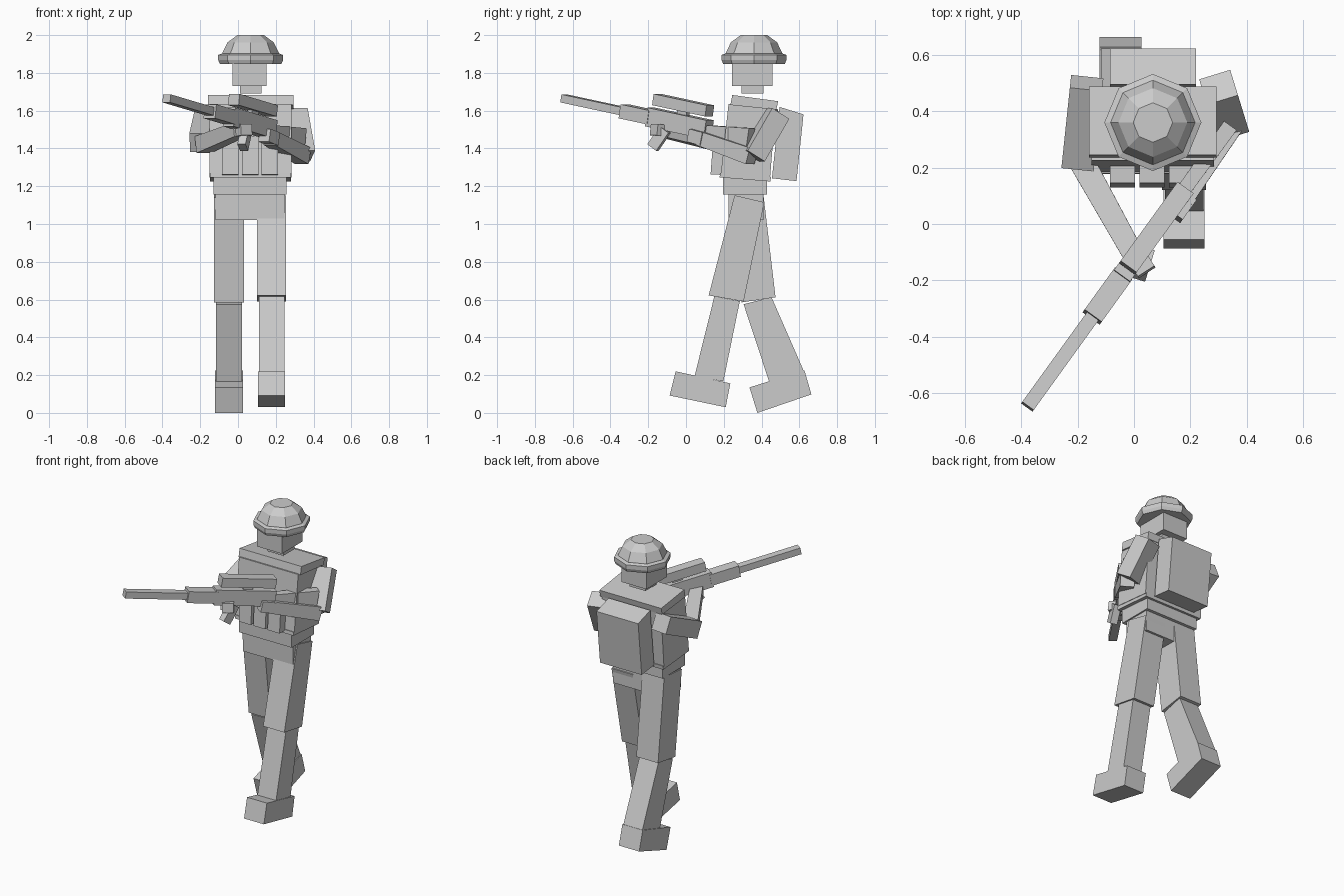
import bpy, bmesh, math
from mathutils import Vector

grey = bpy.data.materials.new("plain_grey")
grey.diffuse_color = (0.6, 0.6, 0.6, 1)


def make(name, verts, faces):
    me = bpy.data.meshes.new(name)
    me.from_pydata([tuple(v) for v in verts], [], faces)
    bm = bmesh.new()
    bm.from_mesh(me)
    bmesh.ops.recalc_face_normals(bm, faces=bm.faces)
    bm.to_mesh(me)
    bm.free()
    me.materials.append(grey)
    ob = bpy.data.objects.new(name, me)
    bpy.context.collection.objects.link(ob)
    return ob


def loft(name, rings):
    """Skin a stack of equal-sided rings and cap both ends."""
    n = len(rings[0])
    verts = [p for r in rings for p in r]
    faces = [list(range(n)), list(range(len(verts) - n, len(verts)))]
    for k in range(len(rings) - 1):
        for i in range(n):
            j = (i + 1) % n
            faces.append([k * n + i, k * n + j, (k + 1) * n + j, (k + 1) * n + i])
    return make(name, verts, faces)


def slab(name, x0, x1, side):
    """Side profile of (y, z) points extruded across x."""
    return loft(name, [[(x, y, z) for y, z in side] for x in (x0, x1)])


def box(name, x0, x1, y0, y1, z0, z1):
    return slab(name, x0, x1, [(y0, z0), (y1, z0), (y1, z1), (y0, z1)])


def beam(name, a, b, w, h, w2=None, h2=None):
    """Rectangular bar from a to b, optionally tapered."""
    a, b = Vector(a), Vector(b)
    d = (b - a).normalized()
    s = d.cross(Vector((0, 0, 1))).normalized()
    u = s.cross(d)
    rings = []
    for p, ww, hh in ((a, w, h), (b, w2 or w, h2 or h)):
        rings.append([p + s * ww / 2 * i + u * hh / 2 * j
                      for i, j in ((-1, -1), (1, -1), (1, 1), (-1, 1))])
    return loft(name, rings)


# Helmet: octagonal dome with a flared brim
CX, CY = 0.067, 0.36


def dome(name, profile):
    loft(name, [[(CX + r * math.cos(i * math.pi / 4), CY + r * math.sin(i * math.pi / 4), z)
                 for i in range(8)] for r, z in profile])


dome("helmet_brim", [(0.163, 1.848), (0.172, 1.868), (0.172, 1.895), (0.15, 1.903)])
dome("helmet_shell", [(0.145, 1.86), (0.15, 1.905), (0.122, 1.962), (0.07, 2.0)])

# Head and neck
box("head", -0.03, 0.152, 0.243, 0.457, 1.73, 1.87)
box("neck", 0.01, 0.125, 0.295, 0.41, 1.69, 1.735)

# Torso
slab("shoulder_yoke", -0.16, 0.293, [(0.235, 1.63), (0.478, 1.605), (0.488, 1.65), (0.245, 1.683)])
slab("chest", -0.15, 0.283, [(0.225, 1.635), (0.475, 1.61), (0.445, 1.245), (0.185, 1.27)])
slab("belt", -0.147, 0.28, [(0.18, 1.27), (0.45, 1.25), (0.447, 1.225), (0.178, 1.247)])
box("hips", -0.13, 0.257, 0.195, 0.43, 1.155, 1.25)
box("pelvis", -0.12, 0.247, 0.225, 0.41, 1.02, 1.16)
for i, x in enumerate((-0.085, 0.02, 0.125)):
    slab(f"pouch_{i}", x, x + 0.088, [(0.145, 1.465), (0.215, 1.465), (0.2, 1.26), (0.13, 1.262)])

# Backpack
slab("backpack", -0.085, 0.22, [(0.495, 1.62), (0.622, 1.58), (0.585, 1.227), (0.455, 1.242)])

# Legs: striding, one forward and one behind
slab("front_thigh", 0.1, 0.255, [(0.257, 1.152), (0.415, 1.115), (0.305, 0.59), (0.12, 0.622)])
slab("front_shin", 0.11, 0.246, [(0.15, 0.617), (0.285, 0.592), (0.198, 0.167), (0.045, 0.193)])
slab("front_foot", 0.105, 0.25, [(-0.055, 0.22), (0.235, 0.156), (0.21, 0.03), (-0.087, 0.092)])
slab("rear_thigh", -0.127, 0.032, [(0.225, 1.14), (0.41, 1.155), (0.474, 0.612), (0.294, 0.585)])
slab("rear_shin", -0.117, 0.022, [(0.305, 0.575), (0.453, 0.612), (0.627, 0.214), (0.442, 0.16)])
slab("rear_foot", -0.122, 0.027, [(0.336, 0.135), (0.627, 0.225), (0.664, 0.098), (0.378, 0.0)])

# Arms
beam("support_upper_arm", (-0.168, 0.5, 1.56), (-0.198, 0.215, 1.43), 0.115, 0.11)
beam("support_forearm", (-0.185, 0.22, 1.42), (0.01, -0.13, 1.5), 0.09, 0.09, 0.075, 0.075)
beam("support_hand", (0.0, -0.1, 1.49), (0.045, -0.17, 1.5), 0.07, 0.06)
beam("trigger_upper_arm", (0.3, 0.485, 1.585), (0.34, 0.355, 1.36), 0.115, 0.11)
beam("trigger_forearm", (0.345, 0.35, 1.36), (0.17, 0.08, 1.455), 0.085, 0.09, 0.07, 0.075)
beam("trigger_hand", (0.19, 0.1, 1.45), (0.14, 0.03, 1.47), 0.07, 0.07)


# Rifle: every section sits on one slanted line, located by y
def line(y, lift=0.0):
    return (-0.378 + 0.722 * (y + 0.648), y, 1.665 - 0.215 * (y + 0.648) + lift)


def section(name, y0, y1, w, h, w2=None, h2=None, lift=0.0):
    beam(name, line(y0, lift), line(y1, lift), w, h, w2, h2)


section("rifle_barrel", -0.648, -0.32, 0.05, 0.043)
section("rifle_handguard", -0.33, -0.18, 0.075, 0.075)
section("rifle_receiver", -0.19, 0.12, 0.07, 0.1)
section("rifle_stock", 0.1, 0.34, 0.05, 0.06, 0.055, 0.13, lift=-0.01)
section("rifle_scope", -0.155, 0.125, 0.07, 0.06, lift=0.1)
section("scope_mount", -0.04, 0.01, 0.03, 0.06, lift=0.055)
beam("rifle_foregrip", (0.045, -0.11, 1.5), (0.025, -0.175, 1.405), 0.045, 0.06)
